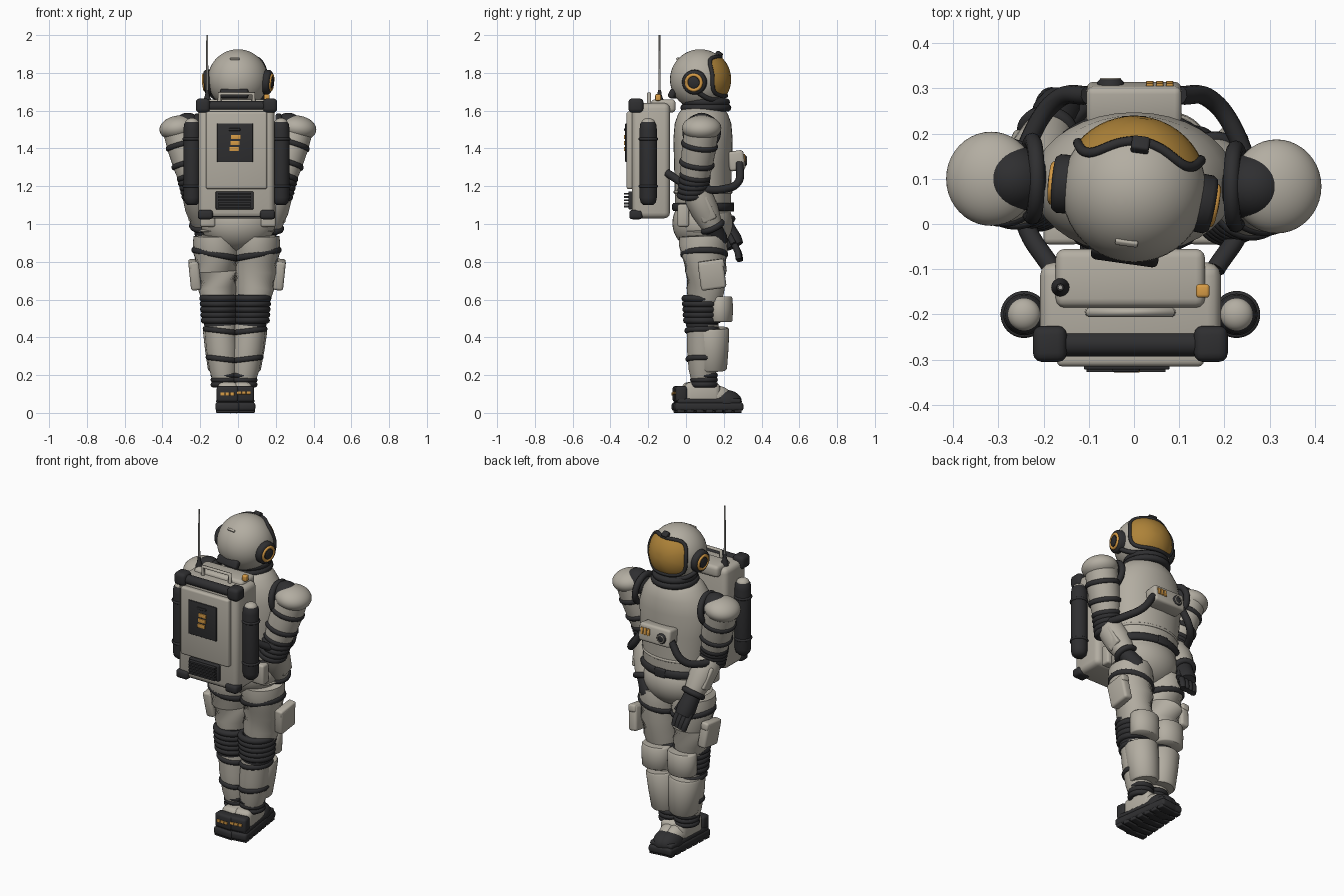
import bpy, bmesh, math
from mathutils import Vector, Matrix

if "Cube" in bpy.data.objects:
    bpy.data.objects.remove(bpy.data.objects["Cube"])


def material(name, rgb, rough=0.7):
    m = bpy.data.materials.new(name)
    m.use_nodes = True
    m.diffuse_color = (*rgb, 1)
    node = m.node_tree.nodes["Principled BSDF"]
    node.inputs["Base Color"].default_value = (*rgb, 1)
    node.inputs["Roughness"].default_value = rough
    return m


CLOTH = material("warm_grey", (0.45, 0.42, 0.36))
DARK = material("charcoal", (0.028, 0.028, 0.03))
GOLD = material("visor_gold", (0.42, 0.225, 0.04), 0.4)
AMBER = material("amber", (0.68, 0.33, 0.06))
METAL = material("antenna_grey", (0.36, 0.35, 0.33))


def finish(name, bm, mat, angle=40):
    bmesh.ops.recalc_face_normals(bm, faces=bm.faces)
    me = bpy.data.meshes.new(name)
    bm.to_mesh(me)
    bm.free()
    ob = bpy.data.objects.new(name, me)
    bpy.context.collection.objects.link(ob)
    me.materials.append(mat)
    bpy.context.view_layer.objects.active = ob
    bpy.ops.object.select_all(action="DESELECT")
    ob.select_set(True)
    bpy.ops.object.shade_smooth_by_angle(angle=math.radians(angle))
    return ob


def box(name, c, size, mat, rot=(0, 0, 0), bevel=0.01):
    bm = bmesh.new()
    bmesh.ops.create_cube(bm, size=1, matrix=Matrix.Diagonal((*size, 1)))
    if bevel:
        bmesh.ops.bevel(bm, geom=bm.edges[:], offset=bevel, segments=3, profile=0.5, affect="EDGES")
    ob = finish(name, bm, mat)
    ob.location = c
    ob.rotation_euler = [math.radians(a) for a in rot]


def ball(name, c, radii, mat, rot=(0, 0, 0)):
    bm = bmesh.new()
    bmesh.ops.create_uvsphere(bm, u_segments=40, v_segments=24, radius=1, matrix=Matrix.Diagonal((*radii, 1)))
    ob = finish(name, bm, mat)
    ob.location = c
    ob.rotation_euler = [math.radians(a) for a in rot]


def loft(name, rows, mat, n=36):
    """Skin elliptical sections given as (x, y, z, rx[, ry])."""
    bm = bmesh.new()
    pts = [Vector(r[:3]) for r in rows]
    rings = []
    for i, r in enumerate(rows):
        t = pts[min(i + 1, len(pts) - 1)] - pts[max(i - 1, 0)]
        q = t.to_track_quat("Z", "Y")
        ang = [2 * math.pi * k / n for k in range(n)]
        rings.append([bm.verts.new(pts[i] + q @ Vector((r[3] * math.cos(a), r[-1] * math.sin(a), 0))) for a in ang])
    for a, b in zip(rings, rings[1:]):
        for k in range(n):
            bm.faces.new((a[k], a[(k + 1) % n], b[(k + 1) % n], b[k]))
    bm.faces.new(rings[0])
    bm.faces.new(rings[-1])
    finish(name, bm, mat, 50)


def ring(name, c, axis, major, minor, mat, scale=(1, 1, 1)):
    bpy.ops.mesh.primitive_torus_add(major_radius=major, minor_radius=minor, major_segments=40, minor_segments=10)
    ob = bpy.context.object
    ob.name = name
    ob.location = c
    ob.rotation_euler = Vector(axis).to_track_quat("Z", "Y").to_euler()
    ob.scale = scale
    ob.data.materials.append(mat)
    bpy.ops.object.shade_smooth()


def tube(name, pts, r, mat, closed=False, kind="AUTO"):
    cu = bpy.data.curves.new(name, "CURVE")
    cu.dimensions = "3D"
    cu.bevel_depth, cu.bevel_resolution, cu.resolution_u, cu.use_fill_caps = r, 3, 8, True
    sp = cu.splines.new("BEZIER")
    sp.bezier_points.add(len(pts) - 1)
    sp.use_cyclic_u = closed
    for b, p in zip(sp.bezier_points, pts):
        b.co = p
        b.handle_left_type = b.handle_right_type = kind
    ob = bpy.data.objects.new(name, cu)
    bpy.context.collection.objects.link(ob)
    cu.materials.append(mat)


# Torso, pelvis, belt and neck collar
loft("torso", [(0, .09, z, a, b) for z, a, b in (
    (1.0, .18, .14), (1.08, .196, .148), (1.18, .205, .15), (1.32, .222, .153),
    (1.45, .225, .157), (1.53, .2, .15), (1.58, .165, .133), (1.62, .12, .105))], CLOTH)
ball("pelvis", (0, .088, 1.005), (.198, .16, .152), CLOTH)
ring("belt", (0, .09, 1.09), (0, 0, 1), .197, .018, DARK, (1, .77, 1.3))
ring("waist_seam", (0, .09, 1.17), (0, 0, 1), .2, .008, CLOTH, (1, .75, 1))
box("belt_buckle", (0, .245, 1.09), (.07, .02, .05), DARK, bevel=.006)
for z, r in ((1.615, .115), (1.645, .108)):
    ring("neck_collar", (0, .105, z), (0, 0, 1), r, .02, DARK)

# Helmet, visor and ear cups, turned slightly to one side
HEAD, RAD, YAW = Vector((0, .075, 1.765)), .16, 8


def on_head(az, el, r):
    a, e = math.radians(az + YAW), math.radians(el)
    return HEAD + r * Vector((math.sin(a) * math.cos(e), math.cos(a) * math.cos(e), math.sin(e)))


def visor_point(rho, t, r):
    sq = lambda v: math.copysign(abs(v) ** .56, v)
    el = 8 + 40 * rho * sq(math.sin(t))
    return on_head(58 * rho * sq(math.cos(t)) / math.cos(math.radians(el)) ** .5, el, r)


ball("helmet", HEAD, (RAD, RAD, RAD), CLOTH)
bm = bmesh.new()
TURN = [2 * math.pi * k / 48 for k in range(48)]
loops = [[bm.verts.new(visor_point(j / 8, t, RAD + .004)) for t in TURN] for j in range(1, 9)]
for a, b in zip(loops, loops[1:]):
    for k in range(48):
        bm.faces.new((a[k], a[k - 1], b[k - 1], b[k]))
bm.faces.new(loops[0])
finish("visor", bm, GOLD, 60)
tube("visor_frame", [visor_point(1, t, RAD + .002) for t in TURN], .011, DARK, True)
box("visor_lamp", on_head(0, 53, RAD + .008), (.04, .035, .025), DARK, (-35, 0, -YAW), .006)
box("helmet_tab", on_head(180, 43, RAD), (.05, .014, .014), CLOTH, (40, 0, -YAW), .004)
box("nape_pad", on_head(180, -28, RAD), (.15, .035, .05), DARK, (-25, 0, -YAW), .012)
for s in (-1, 1):
    ear = on_head(s * 93, -5, 1) - HEAD
    rows = lambda *d: [(*(HEAD + ear * k), r) for k, r in d]
    loft("ear_cup", rows((.13, .065), (.168, .065), (.178, .058), (.181, .03)), DARK)
    ring("ear_ring", HEAD + ear * .179, ear, .04, .009, AMBER)
    loft("ear_button", rows((.17, .03), (.186, .03), (.19, .022)), DARK)
    tube("jaw_strap", [HEAD + ear * .165 + Vector((0, 0, -.04)), on_head(s * 60, -38, .168), on_head(s * 20, -40, .166)], .013, DARK)

# Arms: shoulder, elbow, wrist, fingertip
ARMS = ((1, (.307, .083, 1.5), (.222, .04, 1.2), (.175, .14, .985), (.085, .195, .85)),
        (-1, (-.308, .1, 1.5), (-.228, .07, 1.2), (-.19, .2, 1.0), (-.15, .295, .81)))
for s, *joints in ARMS:
    sh, el, wr, tip = map(Vector, joints)
    along = lambda a, b, *d: [(*a.lerp(b, k), r) for k, r in d]
    up, fore = el - sh, wr - el
    ring("shoulder_ring", (s * .225, sh.y, 1.485), (1, 0, .12 * s), .084, .018, DARK)
    ball("shoulder_joint", (s * .267, sh.y, 1.508), (.078, .074, .081), DARK)
    ball("shoulder_pad", sh + Vector((s * .008, 0, .008)), (.1, .104, .066), CLOTH, (0, s * 8, 0))
    loft("upper_arm", along(sh, el, (0, .09), (.3, .091), (.65, .084), (1, .07)), CLOTH)
    for k, r in ((.27, .088), (.6, .084)):
        ring("arm_band", sh.lerp(el, k), up, r, .011, DARK, (1, 1, 1.3))
    for k in range(5):
        ring("elbow_bellows", sh.lerp(el, .82 + .08 * k), up + fore * (.2 * k), .066, .018, DARK)
    loft("forearm", along(el, wr, (0, .066), (.25, .076), (.6, .074), (.95, .058)), CLOTH)
    box("forearm_plate", el.lerp(wr, .6) + Vector((s * .055, 0, .005)), (.03, .08, .13), CLOTH, (25, s * 12, 0))
    ring("cuff", wr, fore, .053, .017, DARK)
    hand = tip - wr
    loft("glove", along(wr, tip, (-.05, .048), (.2, .049), (.45, .054), (.62, .048)), DARK)
    side = hand.cross(Vector((0, 1, .6))).normalized()
    for k in range(4):
        o = side * (.025 * (k - 1.5))
        tube("finger", [wr + hand * .5 + o, wr + hand * .8 + o, tip + o * .9 - Vector((0, .012, 0))], .017, DARK)
    tube("thumb", [wr + hand * .2 - side * s * .035, wr + hand * .6 - side * s * .055], .016, DARK)

# Legs, converging toward the feet
for s in (-1, 1):
    lx = lambda z: s * (.037 + .09 * min(z, .8)) - .024 + .02 * min(z, .8)
    rows = lambda y, *d: [(lx(z), y, z, r) for z, r in d]
    loft("thigh", [(lx(z), y, z, a, b) for y, z, a, b in (
        (.1, .6, .092, .092), (.104, .66, .1, .105), (.106, .75, .109, .113), (.097, .85, .12, .125),
        (.092, .9, .122, .13), (.09, .935, .118, .126), (.09, .96, .1, .11), (.09, .97, .08, .09))], CLOTH)
    ring("thigh_band", (lx(.84), .096, .84), (-s * .2, 0, 1), .115, .012, DARK, (1, 1.04, 1.4))
    px, py = s * .224 - .005, .12 + .018 * s
    box("thigh_pouch", (px, py, .73), (.055, .135, .15), CLOTH, (8, s * 6, 0), .015)
    box("pouch_flap", (px + s * .007, py - .005, .785), (.05, .14, .045), CLOTH, (8, s * 6, 0), .012)
    loft("knee_core", rows(.085, (.46, .085), (.62, .088)), DARK)
    for k in range(5):
        ring("knee_bellows", (lx(.5), .085, .49 + .029 * k), (0, 0, 1), .083 + .002 * k, .018, DARK)
    loft("knee_pad", [(lx(.55), .178, z, a, b) for z, a, b in (
        (.482, .08, .063), (.488, .086, .068), (.55, .088, .071), (.608, .087, .068), (.616, .08, .062))], CLOTH)
    loft("shin", rows(.088, (.17, .06), (.23, .074), (.35, .084), (.47, .084)), CLOTH)
    loft("shin_guard", rows(.135, (.225, .074), (.235, .082), (.34, .09), (.44, .094), (.45, .088)), CLOTH)
    for z, r in ((.435, .085), (.285, .08)):
        ring("shin_band", (lx(z), .088, z), (-s * .12, 0, 1), r, .011, DARK, (1, 1, 1.3))
    for z in (.15, .175, .2):
        ring("ankle_bellows", (lx(.15), .095, z), (0, 0, 1), .058, .016, DARK)

    # Boots, toes turned inward
    turn = 3 + 5 * s if s > 0 else -3
    spin = Matrix.Rotation(math.radians(turn), 3, "Z")
    foot = lambda x, y, z: Vector((.037 * s - .016, .004 * s, 0)) + spin @ Vector((x, y, z))
    yaw = (0, 0, turn)
    box("boot_upper", foot(0, .08, .1), (.112, .19, .125), CLOTH, yaw, .03)
    ball("instep", foot(0, .15, .085), (.054, .09, .06), CLOTH, yaw)
    ball("toe_cap", foot(0, .206, .06), (.062, .088, .062), DARK, yaw)
    box("boot_rand", foot(0, .113, .062), (.12, .34, .03), DARK, yaw, .012)
    box("sole", foot(0, .113, .033), (.128, .366, .046), DARK, yaw, .015)
    for k in range(7):
        box("tread", foot(0, -.04 + .051 * k, .014), (.122, .04, .028), DARK, yaw, .005)
    box("heel_block", foot(0, -.035, .1), (.115, .06, .085), DARK, yaw, .015)
    for k in (-1, 0, 1):
        box("heel_mark", foot(.026 * k, -.066, .103 + .003 * s), (.022, .008, .016), AMBER, yaw, .002)

# Backpack body, hatch and vent
PX = -.008
box("backpack", (PX, -.185, 1.335), (.4, .2, .61), CLOTH, bevel=.03)
box("pack_top", (PX, -.12, 1.625), (.33, .13, .07), CLOTH, bevel=.02)
box("pack_hatch", (PX, -.295, 1.39), (.325, .04, .41), CLOTH, bevel=.012)
box("hatch_screen", (PX - .008, -.315, 1.43), (.19, .014, .205), DARK, bevel=.004)
box("screen_tab", (PX - .01, -.322, 1.5), (.06, .01, .015), DARK, bevel=.004)
for k in range(3):
    box("screen_mark", (PX - .008 + .004 * (k - 1), -.3235, 1.397 + .032 * k), (.05, .009, .023), AMBER, bevel=.002)
box("vent", (PX - .01, -.29, 1.125), (.2, .03, .095), DARK, bevel=.005)
for k in range(5):
    box("vent_fin", (PX - .01, -.312, 1.092 + .017 * k), (.175, .03, .01), DARK, bevel=0)
tube("top_bumper", [(PX - .19, -.265, 1.625), (PX + .19, -.265, 1.625)], .028, DARK)
tube("bottom_bumper", [(PX - .17, -.265, 1.05), (PX + .17, -.265, 1.05)], .016, DARK)
for s in (-1, 1):
    box("top_corner", (PX + s * .178, -.265, 1.627), (.075, .08, .075), DARK, bevel=.02)
    box("bottom_corner", (PX + s * .165, -.265, 1.05), (.08, .07, .05), DARK, bevel=.016)
    # Side tanks and hoses
    tx = PX + s * .235
    loft("side_tank", [(tx, -.2, z, r) for z, r in (
        (1.1, .025), (1.115, .04), (1.14, .046), (1.5, .046), (1.53, .042), (1.55, .028))], DARK)
    ball("tank_cap", (tx, -.2, 1.535), (.036, .036, .026), CLOTH)
    for z in (1.2, 1.45):
        ring("tank_clamp", (tx, -.2, z), (0, 0, 1), .044, .008, DARK)
        box("tank_bracket", (PX + s * .205, -.2, z), (.04, .06, .03), DARK, bevel=.005)
    tube("air_hose", [(s * .18, -.1, 1.27), (s * .24, 0, 1.21), (s * .252, .1, 1.185), (s * .225, .2, 1.185),
                      (s * .17, .275, 1.22), (s * .1, .285, 1.32)], .021, DARK)
    box("hip_pouch", (s * .16, -.015, 1.045), (.08, .06, .12), CLOTH, bevel=.012)

# Pack handle, beacon and antenna
tube("pack_handle", [(PX - .09, -.195, 1.63), (PX - .09, -.195, 1.69), (PX + .09, -.195, 1.69),
                     (PX + .09, -.195, 1.63)], .011, CLOTH, kind="VECTOR")
box("beacon", (.152, -.148, 1.67), (.03, .03, .035), AMBER, bevel=.007)
loft("antenna_base", [(-.163, -.14, z, r) for z, r in ((1.63, .02), (1.66, .02), (1.68, .012), (1.71, .008))], DARK)
loft("antenna", [(-.163, -.14, 1.68, .006), (-.163, -.14, 2.0, .005)], METAL, 12)

# Chest control box
box("chest_box", (0, .267, 1.335), (.21, .085, .105), CLOTH, (8, 0, 0), .015)
for k in range(3):
    box("chest_light", (.035 + .022 * k, .309, 1.35), (.016, .01, .04), AMBER, (8, 0, 0), .002)
loft("chest_knob", [(-.052, y, 1.335, r) for y, r in ((.295, .03), (.313, .03), (.321, .022))], DARK)
ring("knob_rim", (-.052, .319, 1.335), (0, 1, 0), .02, .004, CLOTH)
